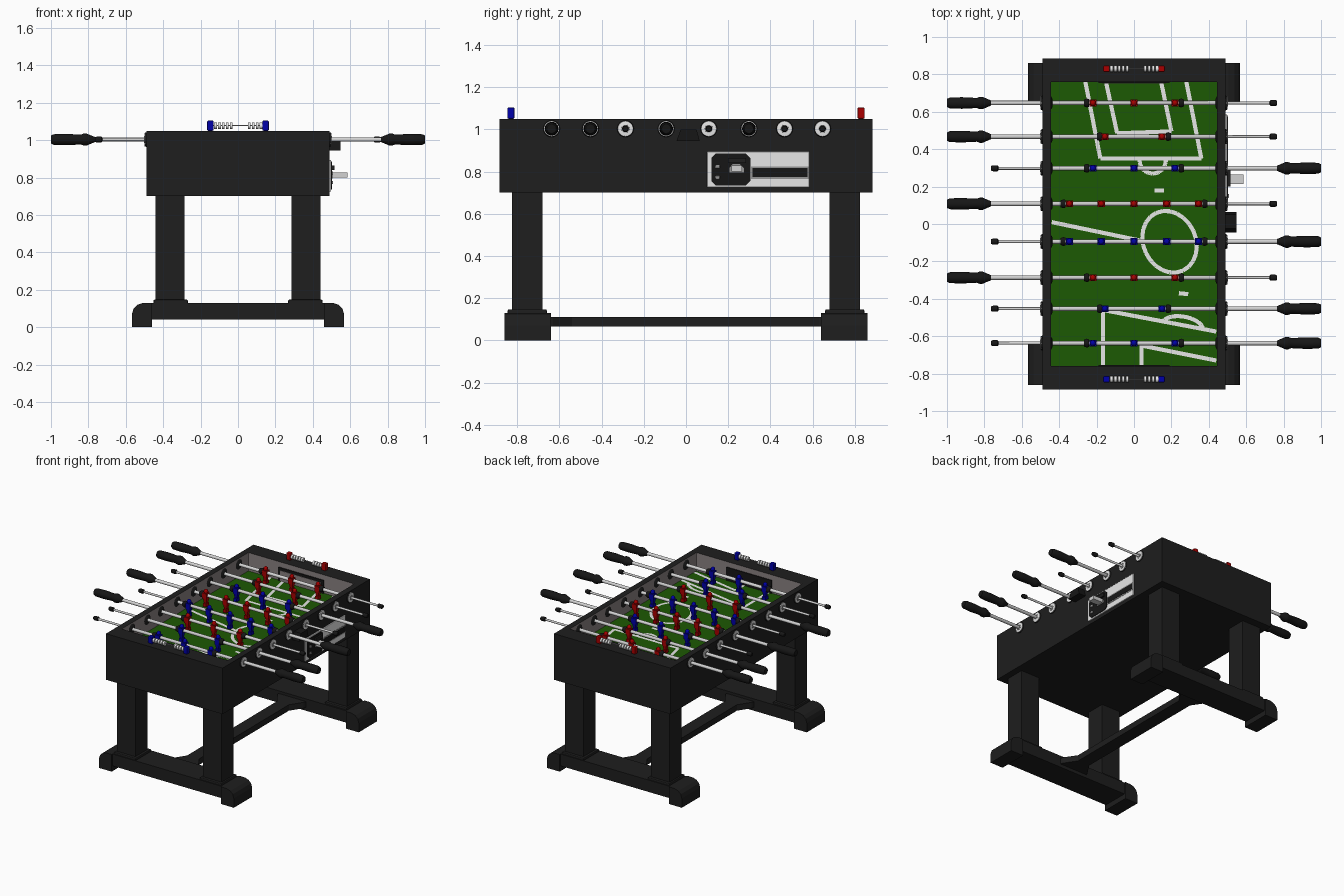
import bpy, bmesh, math
from mathutils import Matrix, Vector

old = bpy.data.objects.get("Cube")
if old:
    bpy.data.objects.remove(old, do_unlink=True)


def material(name, r, g, b):
    m = bpy.data.materials.new(name)
    m.use_nodes = True
    m.diffuse_color = (r, g, b, 1)
    node = next(n for n in m.node_tree.nodes if n.type == 'BSDF_PRINCIPLED')
    node.inputs["Base Color"].default_value = (r, g, b, 1)
    node.inputs["Roughness"].default_value = 0.6
    return m


BLACK = material("black_wood", .013, .013, .013)
RUBBER = material("dark_rubber", .008, .008, .008)
LINER = material("grey_liner", .25, .22, .22)
GREEN = material("field_green", .012, .1, .001)
WHITE = material("line_white", .85, .85, .85)
STEEL = material("steel", .65, .65, .65)
DULL = material("dull_metal", .3, .3, .3)
RED = material("team_red", .4, 0, 0)
BLUE = material("team_blue", 0, 0, .4)


def finish(name, bm, *mats, smooth=False):
    bmesh.ops.recalc_face_normals(bm, faces=bm.faces[:])
    mesh = bpy.data.meshes.new(name)
    bm.to_mesh(mesh)
    bm.free()
    for m in mats:
        mesh.materials.append(m)
    ob = bpy.data.objects.new(name, mesh)
    bpy.context.collection.objects.link(ob)
    if smooth:
        bpy.ops.object.select_all(action='DESELECT')
        ob.select_set(True)
        bpy.context.view_layer.objects.active = ob
        bpy.ops.object.shade_smooth_by_angle(angle=math.radians(40))


def add_box(bm, x, y, z):
    """Add a box given (low, high) ranges; returns its vertices."""
    lo, hi = zip(x, y, z)
    centre = (Vector(lo) + Vector(hi)) / 2
    size = Vector(hi) - Vector(lo)
    mat = Matrix.Translation(centre) @ Matrix.Diagonal((*size, 1))
    return bmesh.ops.create_cube(bm, size=1, matrix=mat)['verts']


def box(name, x, y, z, mat, bevel=0):
    bm = bmesh.new()
    add_box(bm, x, y, z)
    if bevel:
        bmesh.ops.bevel(bm, geom=bm.edges[:], offset=bevel, segments=2, affect='EDGES', profile=.5)
    finish(name, bm, mat)


def lathe(name, profile, mat, side=1, y=0, z=0, sides=14):
    """Revolve (x, radius) pairs about an axis along x."""
    bm = bmesh.new()
    rings = []
    for x, r in profile:
        turn = [math.tau * i / sides for i in range(sides)]
        rings.append([bm.verts.new((side * x, y + r * math.cos(a), z + r * math.sin(a))) for a in turn])
    for a, b in zip(rings, rings[1:]):
        for i in range(sides):
            j = (i + 1) % sides
            bm.faces.new((a[i], a[j], b[j], b[i]))
    bm.faces.new(rings[0])
    bm.faces.new(rings[-1])
    finish(name, bm, mat, smooth=True)


def prism(name, outline, place, depth, mat):
    """Extrude an outline; place maps its 2D points to 3D."""
    bm = bmesh.new()
    face = bm.faces.new([bm.verts.new(place(*p)) for p in outline])
    new = bmesh.ops.extrude_face_region(bm, geom=[face])['geom']
    bmesh.ops.translate(bm, vec=depth, verts=[v for v in new if isinstance(v, bmesh.types.BMVert)])
    # Close the starting side, which the extrusion may leave open
    bmesh.ops.holes_fill(bm, edges=bm.edges[:], sides=0)
    finish(name, bm, mat)


# Cabinet: a block with a sunken play area
FIELD, RIM = .91, 1.05
bm = bmesh.new()
add_box(bm, (-.49, .49), (-.885, .885), (.70, RIM))
top = max(bm.faces, key=lambda f: f.calc_center_median().z)
bmesh.ops.inset_individual(bm, faces=[top], thickness=.02)
for v in top.verts:
    v.co.x = math.copysign(.445, v.co.x)
    v.co.y = math.copysign(.76, v.co.y)
new = bmesh.ops.extrude_face_region(bm, geom=[top])['geom']
bmesh.ops.delete(bm, geom=[top], context='FACES_ONLY')
for v in new:
    if isinstance(v, bmesh.types.BMVert):
        v.co.z = FIELD
for f in bm.faces:
    c = f.calc_center_median()
    if abs(c.x) < .46 and abs(c.y) < .8 and c.z > .8:
        f.material_index = 2 if c.z < FIELD + .01 else 1
finish("cabinet", bm, BLACK, LINER, GREEN)

# Field markings
lines = [
    [(-.26, .76), (-.18, .35), (.36, .35), (.28, .76)],
    [(-.15, .76), (-.09, .485), (.20, .495), (.145, .76)],
    [(-.44, .01), (.04, -.09)],
    [(-.165, -.76), (-.165, -.46), (.44, -.575)],
    [(.04, -.76), (.04, -.65), (.44, -.73)],
    [(.11, .18), (.16, .18)],
    [(.24, -.37), (.29, -.375)],
]


def ellipse(cx, cy, rx, ry, start, end, tilt=0):
    pts = []
    for i in range(25):
        a = math.radians(start + (end - start) * i / 24)
        x, y = rx * math.cos(a), ry * math.sin(a)
        t = math.radians(tilt)
        pts.append((cx + x * math.cos(t) - y * math.sin(t), cy + x * math.sin(t) + y * math.cos(t)))
    return pts


lines.append(ellipse(.19, -.095, .14, .17, 0, 360, 25))
lines.append(ellipse(.10, .34, .07, .07, 180, 360))
lines.append(ellipse(.26, -.55, .11, .055, 0, 180, -10))
bm = bmesh.new()
for path in lines:
    for a, b in zip(path, path[1:]):
        a, b = Vector((*a, FIELD + .003)), Vector((*b, FIELD + .003))
        d = (b - a).normalized() * .011
        n = Vector((-d.y, d.x, 0))
        bm.faces.new([bm.verts.new(p) for p in (a + n, a - n, b - n, b + n)])
for f in bm.faces:
    f.normal_update()
    if f.normal.z < 0:
        f.normal_flip()
finish("field_markings", bm, WHITE)

# Goals on the inner end walls
box("front_goal", (-.19, .19), (-.76, -.753), (FIELD, 1.01), RUBBER)
box("back_goal", (-.19, .19), (.753, .76), (FIELD, 1.01), RUBBER)
box("back_goal_panel", (-.17, .17), (.75, .755), (FIELD, .99), LINER)

# Legs, collars, feet and cross beams
half = [(.46, 0), (.567, 0), (.567, .07), (.558, .1), (.537, .12), (.505, .13), (.46, .13)]
for end, label in ((-1, "front"), (1, "back")):
    for s, side in ((-1, "right"), (1, "left")):
        tag = label + "_" + side
        xs = sorted((s * .285, s * .44))
        box(tag + "_leg", xs, sorted((end * .68, end * .825)), (.13, .71), BLACK)
        box(tag + "_collar", sorted((s * .268, s * .452)), sorted((end * .66, end * .845)), (.12, .147), BLACK, .006)
        prism(tag + "_foot", half, lambda x, z: (s * x, end * .64, z), (0, end * .22, 0), BLACK)
    box(label + "_cross_beam", (-.47, .47), sorted((end * .65, end * .85)), (.04, .13), BLACK)

# Long stretcher with flared ends
quarter = [(.12, .66), (.11, .63), (.05, .54)]
outline = quarter + [(x, -y) for x, y in reversed(quarter)]
outline += [(-x, -y) for x, y in quarter] + [(-x, y) for x, y in reversed(quarter)]
prism("stretcher", outline, lambda x, y: (x, y, .065), (0, 0, .045), BLACK)

# Rods: y position, handle side, team colour, player positions
Z = 1.003
three, two, five = (-.22, 0, .22), (-.155, .15), (-.345, -.175, 0, .175, .345)
rods = [
    (.647, -1, RED, three), (.467, -1, RED, two), (.298, 1, BLUE, three), (.108, -1, RED, five),
    (-.094, 1, BLUE, five), (-.287, -1, RED, three), (-.453, 1, BLUE, two), (-.637, 1, BLUE, three),
]
grip = [(.765, .014), (.775, .018), (.81, .033), (.825, .033), (.84, .027), (.92, .031), (.985, .029), (1, .022)]


def player(x, y, mat):
    bm = bmesh.new()
    ball = Matrix.Translation((x, y, Z + .028))
    bmesh.ops.create_uvsphere(bm, u_segments=10, v_segments=6, radius=.017, matrix=ball)
    add_box(bm, (x - .019, x + .019), (y - .018, y + .018), (Z - .025, Z + .018))
    for v in add_box(bm, (x - .016, x + .016), (y - .014, y + .014), (FIELD + .03, Z - .025)):
        if v.co.z < Z - .03:
            v.co.x = x + (v.co.x - x) * .6
            v.co.y = y + (v.co.y - y) * .6
    add_box(bm, (x - .013, x + .013), (y - .018, y + .018), (FIELD + .01, FIELD + .034))
    finish("player", bm, mat)


for y, side, team, spots in rods:
    lathe("rod", [(-.74, .008), (-.49, .008), (-.485, .012), (.77, .012)], STEEL, side, y, Z)
    lathe("rod_grip", grip, RUBBER, side, y, Z)
    lathe("rod_end_cap", [(-.765, .012), (-.755, .016), (-.73, .016), (-.725, .011)], RUBBER, side, y, Z)
    for s in (-1, 1):
        lathe("bearing", [(.436, .022), (.445, .038), (.49, .04), (.497, .037)], BLACK, s, y, Z)
        lathe("bearing_ring", [(.495, .037), (.499, .036), (.501, .02)], WHITE, s, y, Z, 20)
        lathe("bearing_sleeve", [(.495, .02), (.503, .019)], DULL, s, y, Z)
        edge = max(spots) + .02
        lathe("rod_bumper", [(edge, .02), (edge + .012, .024), (edge + .028, .018)], RUBBER, s, y, Z)
    for x in spots:
        player(x, y, team)

# Score counters on the end rails
for y, team in ((-.83, BLUE), (.83, RED)):
    for s in (-1, 1):
        xs = sorted((s * .13, s * .165))
        box("counter_end", xs, (y - .017, y + .017), (RIM, 1.104), team, .006)
    lathe("counter_wire", [(-.14, .002), (.14, .002)], STEEL, 1, y, 1.078, 6)
    for i in range(9):
        x = -.12 + i * .021 if i < 5 else .06 + (i - 5) * .021
        lathe("counter_bead", [(x - .007, .017), (x + .007, .017)], WHITE, 1, y, 1.077, 12)

# Ball return and coin panel on the left side
box("side_plate", (.485, .498), (.10, .585), (.725, .895), WHITE, .004)
cut = .02
panel = [(.12, .735 + cut), (.12 + cut, .735), (.305 - cut, .735), (.305, .735 + cut)]
panel += [(y, 2 * .81 - z) for y, z in reversed(panel)]
prism("coin_panel", panel, lambda y, z: (.495, y, z), (.008, 0, 0), RUBBER)
window = [(.205, .795), (.275, .795), (.275, .815), (.255, .835), (.22, .835), (.205, .815)]
prism("coin_panel_window", window, lambda y, z: (.502, y, z), (.004, 0, 0), DULL)
box("coin_slide", (.5, .585), (.215, .265), (.80, .828), STEEL)
box("coin_slide_cap", (.5, .515), (.20, .285), (.84, .865), BLACK)
for z in (.765, .815):
    box("coin_knob", (.5, .508), (.14, .16), (z, z + .016), DULL, .003)
box("return_slot_frame", (.496, .5), (.307, .583), (.765, .825), DULL)
box("return_slot", (.497, .502), (.315, .575), (.774, .816), RUBBER)

# Ball entry cup
cup = [(-.045, .945), (.065, .945), (.05, 1), (-.025, 1)]
prism("ball_entry_cup", cup, lambda y, z: (.485, y, z), (.062, 0, 0), RUBBER)
